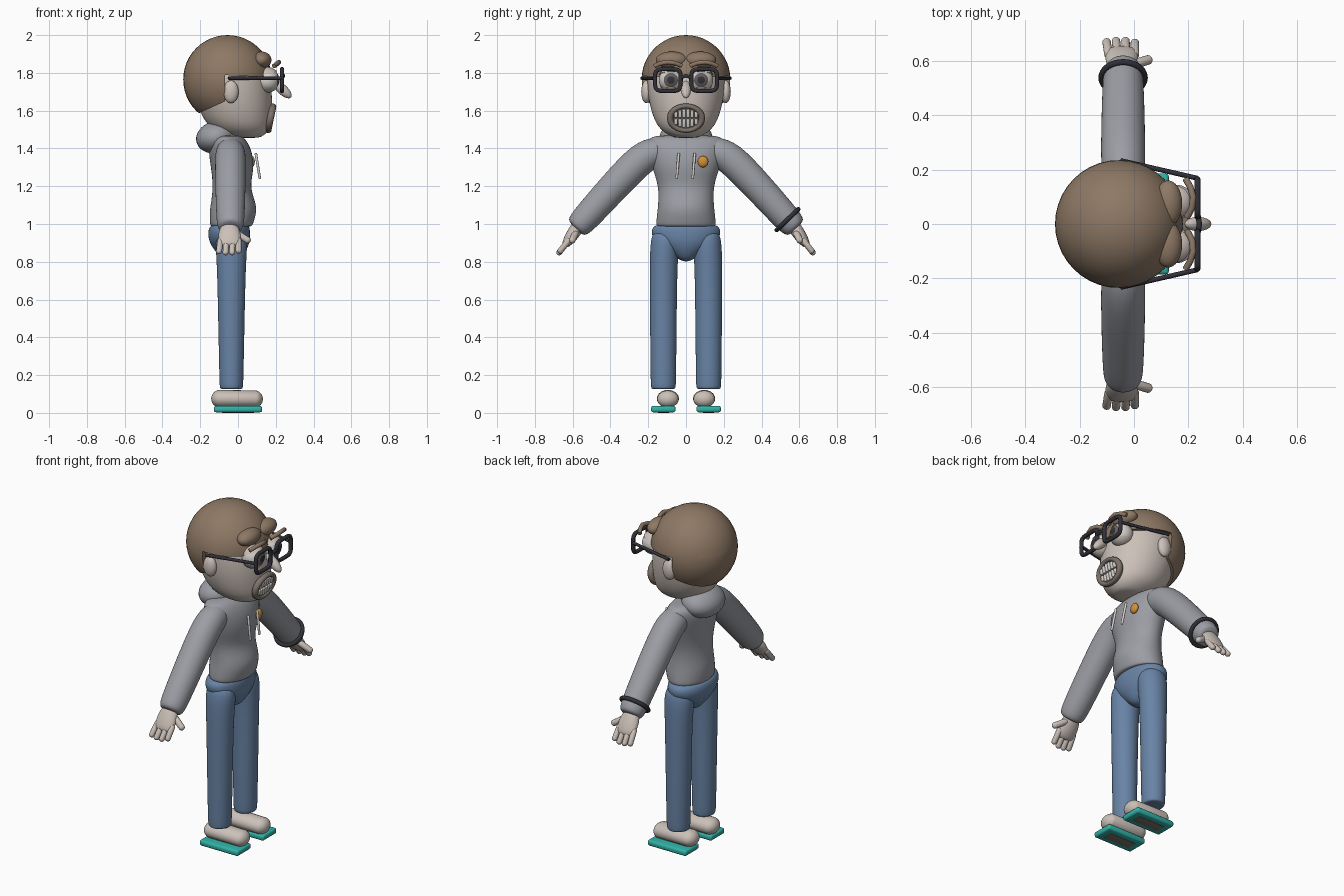
import bpy, bmesh, math
from mathutils import Vector, Matrix

if "Cube" in bpy.data.objects:
    bpy.data.objects.remove(bpy.data.objects["Cube"])


def material(name, r, g, b):
    m = bpy.data.materials.new(name)
    m.use_nodes = True
    m.diffuse_color = (r, g, b, 1)
    node = next(n for n in m.node_tree.nodes if n.type == 'BSDF_PRINCIPLED')
    node.inputs["Base Color"].default_value = (r, g, b, 1)
    node.inputs["Roughness"].default_value = 0.7
    return m


SKIN = material("pale skin", .60, .53, .48)
HAIR = material("brown hair", .27, .19, .13)
HOODIE = material("grey fabric", .33, .34, .37)
DENIM = material("blue denim", .14, .23, .38)
TEAL = material("teal rubber", .03, .45, .39)
DARK = material("dark frame", .03, .03, .04)
ORANGE = material("orange badge", .65, .28, .04)
LIP = material("taupe lip", .20, .165, .14)
WHITE = material("off white", .68, .65, .61)
IRIS = material("grey iris", .13, .11, .11)


def finish(name, bm, *mats, angle=50):
    bmesh.ops.recalc_face_normals(bm, faces=bm.faces)
    me = bpy.data.meshes.new(name)
    bm.to_mesh(me)
    bm.free()
    for m in mats:
        me.materials.append(m)
    ob = bpy.data.objects.new(name, me)
    bpy.context.collection.objects.link(ob)
    bpy.ops.object.select_all(action='DESELECT')
    ob.select_set(True)
    bpy.context.view_layer.objects.active = ob
    bpy.ops.object.shade_smooth_by_angle(angle=math.radians(angle))
    return ob


def sphere(radius=1, u=32, v=20):
    bm = bmesh.new()
    bmesh.ops.create_uvsphere(bm, u_segments=u, v_segments=v, radius=radius)
    return bm


def ball(name, loc, size, mat, tilt=0):
    """Ellipsoid, tilted about the y axis."""
    bm = sphere()
    bm.transform(Matrix.Translation(loc) @ Matrix.Rotation(tilt, 4, 'Y')
                 @ Matrix.Diagonal((*size, 1)))
    return finish(name, bm, mat)


def capsule(name, a, b, r, mat, wide=1):
    """Round-ended rod from a to b; wide stretches it across y."""
    a, b = Vector(a), Vector(b)
    bm = sphere(r, 20, 12)
    for v in bm.verts:
        if v.co.z > 1e-5:
            v.co.z += (b - a).length
    bm.transform((b - a).to_track_quat('Z', 'Y').to_matrix().to_4x4())
    bm.transform(Matrix.Translation(a) @ Matrix.Diagonal((1, wide, 1, 1)))
    return finish(name, bm, mat)


def loft(name, rings, mat, n=20):
    """Smooth body through ellipses (centre, x radius, side radius) on a path in a yz plane."""
    bm = bmesh.new()
    centres = [Vector(r[0]) for r in rings]
    loops = []
    for i, (c, rx, rs) in enumerate(rings):
        t = centres[min(i + 1, len(rings) - 1)] - centres[max(i - 1, 0)]
        side = Vector((0, t.z, -t.y)).normalized()
        loops.append([bm.verts.new(Vector(c) + Vector((rx * math.cos(k), 0, 0))
                                   + side * rs * math.sin(k))
                      for k in (math.tau * j / n for j in range(n))])
    for p, q in zip(loops, loops[1:]):
        for j in range(n):
            bm.faces.new((p[j], p[(j + 1) % n], q[(j + 1) % n], q[j]))
    bm.faces.new(loops[0])
    bm.faces.new(loops[-1])
    ob = finish(name, bm, mat, angle=75)
    ob.modifiers.new("smooth", 'SUBSURF').levels = 2
    ob.modifiers["smooth"].render_levels = 2
    return ob


def upright(name, rows, mat):
    """Vertical loft from rows of z, x centre, x radius, y radius."""
    return loft(name, [((cx, 0, z), rx, ry) for z, cx, rx, ry in rows], mat)


def wire(name, pts, r, mat, cyclic=False):
    cu = bpy.data.curves.new(name, 'CURVE')
    cu.dimensions = '3D'
    cu.bevel_depth, cu.bevel_resolution, cu.use_fill_caps = r, 3, True
    sp = cu.splines.new('POLY')
    sp.points.add(len(pts) - 1)
    for p, co in zip(sp.points, pts):
        p.co = (*co, 1)
    sp.use_cyclic_u = cyclic
    cu.materials.append(mat)
    ob = bpy.data.objects.new(name, cu)
    bpy.context.collection.objects.link(ob)
    bpy.ops.object.select_all(action='DESELECT')
    ob.select_set(True)
    bpy.context.view_layer.objects.active = ob
    bpy.ops.object.convert(target='MESH')
    bpy.ops.object.shade_smooth_by_angle(angle=math.radians(50))


def ring(name, loc, rot, size, minor, mat):
    """Elliptical torus in the local xy plane."""
    bpy.ops.mesh.primitive_torus_add(major_segments=40, minor_segments=12, location=loc,
                                     rotation=rot, major_radius=1, minor_radius=minor)
    ob = bpy.context.object
    ob.name, ob.scale = name, size
    ob.data.materials.append(mat)
    bpy.ops.object.shade_smooth_by_angle(angle=math.radians(50))


def box(name, loc, size, bevel, mat, tilt=0):
    bm = bmesh.new()
    bmesh.ops.create_cube(bm, size=1)
    bm.transform(Matrix.Diagonal((*size, 1)))
    bmesh.ops.bevel(bm, geom=bm.edges[:], offset=bevel, segments=3, profile=.5, affect='EDGES')
    bm.transform(Matrix.Translation(loc) @ Matrix.Rotation(tilt, 4, 'Y'))
    finish(name, bm, mat)


def cut_ball(name, loc, r, cuts, mat):
    """Sphere trimmed by planes (point, outward normal) and closed."""
    bm = sphere(r, 40, 24)
    bm.transform(Matrix.Translation(loc))
    for co, no in cuts:
        bmesh.ops.bisect_plane(bm, geom=bm.verts[:] + bm.edges[:] + bm.faces[:],
                               plane_co=co, plane_no=no, clear_outer=True)
        bmesh.ops.edgenet_fill(bm, edges=[e for e in bm.edges if e.is_boundary])
    finish(name, bm, mat)


# Head and hair
upright("head", [(1.455, .045, .06, .05), (1.465, .035, .10, .085), (1.5, .015, .155, .14),
                 (1.56, -.005, .185, .175), (1.65, -.02, .205, .2), (1.75, -.035, .213, .21),
                 (1.82, -.05, .205, .205), (1.9, -.055, .15, .15), (1.94, -.055, .08, .08)], SKIN)
crown = (-.055, 0, 1.765)
cut_ball("hair_cap", crown, .235, [((0, 0, 1.785), (-.05, 0, -1))], HAIR)
cut_ball("hair_back", crown, .235, [((-.07, 0, 1.7), (1, 0, 0)),
                                    ((-.2, 0, 1.59), (.45, 0, -1))], HAIR)

# Mouth with two rows of teeth
TILT = .2
ring("lips", (.172, 0, 1.56), (0, math.pi / 2 + TILT, 0), (.066, .084, .09), .2, LIP)
ball("mouth_backing", (.158, 0, 1.558), (.018, .085, .066), LIP, TILT)
for row in (-1, 1):
    for i in range(6):
        y = (i - 2.5) * .0215
        h = .05 * math.sqrt(1 - (y / .075) ** 2)
        z = row * (h / 2 + .001)
        box("tooth", (.176 + z * TILT, y, 1.56 + z), (.02, .019, h - .003), .005, WHITE, TILT)

# Nose and glasses bridge
ball("nose", (.235, 0, 1.712), (.062, .026, .027), SKIN, .75)
wire("glasses_bridge", [(.235, -.03, 1.775), (.24, 0, 1.785), (.235, .03, 1.775)], .01, DARK)

# Torso, hood and hips
upright("hoodie_body", [(.985, -.035, .10, .145), (.99, -.035, .112, .158), (1.01, -.033, .118, .16),
                        (1.07, -.025, .127, .153), (1.12, -.025, .118, .148), (1.2, -.035, .098, .147),
                        (1.29, -.028, .115, .178), (1.38, -.04, .118, .205), (1.44, -.05, .10, .215),
                        (1.465, -.05, .07, .18), (1.47, -.05, .04, .10)], HOODIE)
ball("hood", (-.115, 0, 1.46), (.108, .14, .085), HOODIE, -.25)
upright("hips", [(.80, -.035, .04, .025), (.85, -.038, .08, .09), (.9, -.045, .108, .165),
                 (.95, -.048, .114, .188), (.985, -.045, .108, .18), (1.0, -.04, .09, .15)], DENIM)

# Drawstrings and chest badge
for y in (-.045, .04):
    capsule("drawstring", (.095, y + .006, 1.37), (.115, y - .004, 1.245), .007, WHITE)
ball("chest_badge", (.073, .09, 1.33), (.016, .028, .03), ORANGE)

# Bracelet on the left sleeve only
ring("bracelet", (-.04, .537, 1.023), (math.radians(-136), 0, 0), (.079, .079, .079), .15, DARK)

for s, side in ((1, "left"), (-1, "right")):
    # Eye: iris and pupil painted by angle from straight ahead
    eye = Vector((.155, s * .08, 1.762))
    bm = sphere(.064, 40, 30)
    bm.transform(Matrix.Rotation(math.pi / 2, 4, 'Y'))
    for f in bm.faces:
        c = f.calc_center_median().normalized().x
        f.material_index = 2 if c > .95 else 1 if c > .81 else 0
    bm.transform(Matrix.Translation(eye))
    finish(side + "_eye", bm, WHITE, IRIS, DARK)
    cut_ball(side + "_upper_eyelid", eye, .069, [(eye + Vector((0, 0, .032)), (.25, 0, -1))], SKIN)
    cut_ball(side + "_lower_eyelid", eye, .067, [(eye - Vector((0, 0, .036)), (.1, 0, 1))], SKIN)

    # Brow, fringe tuft and ear
    wire(side + "_eyebrow", [(.195, s * .025, 1.838), (.213, s * .06, 1.852),
                             (.217, s * .10, 1.857), (.207, s * .135, 1.85),
                             (.19, s * .165, 1.836)], .012, HAIR)
    ball(side + "_fringe", (.125, s * .075, 1.868), (.052, .085, .045), HAIR)
    ball(side + "_ear", (-.037, s * .21, 1.7), (.04, .027, .06), SKIN)

    # Glasses: rounded rectangular rim and temple arm
    rim = []
    for k in range(40):
        c, d = math.cos(math.tau * k / 40), math.sin(math.tau * k / 40)
        rim.append((.233, s * .096 + .068 * math.copysign(abs(c) ** .45, c),
                    1.762 + .058 * math.copysign(abs(d) ** .45, d)))
    wire(side + "_glasses_rim", rim, .0115, DARK, True)
    wire(side + "_glasses_arm", [(.233, s * .168, 1.772), (-.05, s * .233, 1.772)], .009, DARK)

    # Sleeve
    path = [(.10, 1.39, .06, .06), (.15, 1.385, .076, .08), (.225, 1.363, .083, .088),
            (.38, 1.2, .081, .082), (.53, 1.033, .076, .076), (.572, .988, .07, .068),
            (.585, .975, .05, .05)]
    loft(side + "_sleeve", [((-.04, s * y, z), rx, rs) for y, z, rx, rs in path], HOODIE)

    # Hand
    hand = [(.565, .995, .04, .035), (.585, .967, .056, .036), (.61, .93, .062, .033),
            (.635, .895, .058, .024), (.645, .88, .04, .012)]
    loft(side + "_palm", [((-.045, s * y, z), rx, rs) for y, z, rx, rs in hand], SKIN)
    for i, reach in enumerate((.9, 1, 1, .85)):
        x = -.045 + (i - 1.5) * .032
        tip = (x * 1.08, s * (.625 + .046 * reach), .91 - .06 * reach)
        capsule(side + "_finger", (x, s * .622, .912), tip, .016, SKIN)
    capsule(side + "_thumb", (-.005, s * .585, .95), (.05, s * .602, .915), .018, SKIN)

    # Trouser leg
    leg = [(.125, .12, .052, .055), (.13, .12, .062, .066), (.16, .12, .064, .068),
           (.45, .12, .07, .071), (.8, .119, .077, .074), (.9, .112, .088, .078),
           (.97, .10, .07, .07)]
    loft(side + "_trouser_leg", [((-.035, s * y, z), rx, ry) for z, y, rx, ry in leg], DENIM)

    # Foot on a sandal sole with a pale underside panel
    capsule(side + "_foot", (-.095, s * .12 / 1.25, .075), (.085, s * .12 / 1.25, .073), .047, SKIN, 1.25)
    box(side + "_sole", (0, s * .12, .02), (.256, .13, .034), .012, TEAL)
    box(side + "_sole_panel", (0, s * .12, .004), (.17, .06, .008), .002, LIP)
